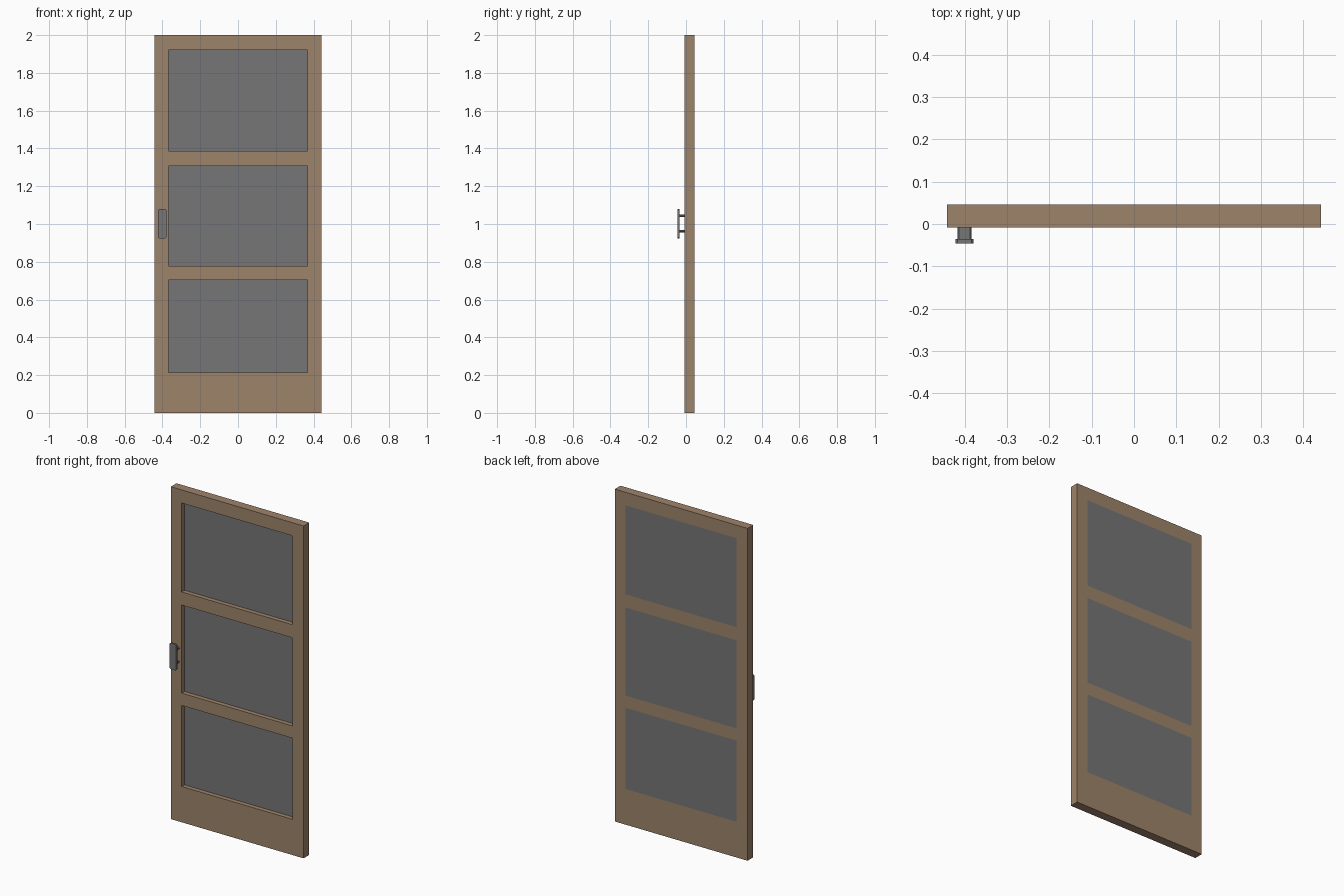
import bpy, bmesh

if "Cube" in bpy.data.objects:
    bpy.data.objects.remove(bpy.data.objects["Cube"])

def material(name, rgb):
    m = bpy.data.materials.new(name)
    m.diffuse_color = (*rgb, 1)
    m.use_nodes = True
    m.node_tree.nodes["Principled BSDF"].inputs["Base Color"].default_value = m.diffuse_color
    return m

wood = material("brown wood", (0.34, 0.23, 0.145))
grey = material("dark grey", (0.18, 0.18, 0.18))

def finish(name, bm, mats):
    bmesh.ops.recalc_face_normals(bm, faces=bm.faces)
    me = bpy.data.meshes.new(name)
    bm.to_mesh(me)
    bm.free()
    for m in mats:
        me.materials.append(m)
    ob = bpy.data.objects.new(name, me)
    bpy.context.collection.objects.link(ob)
    return ob

# Door leaf: a grid of cells; window cells are recessed at the front, flush at the back
FRONT, BACK, GLASS = -0.008, 0.046, 0.019
xs = [-0.442, -0.369, 0.369, 0.442]
zs = [0, 0.215, 0.703, 0.777, 1.307, 1.386, 1.921, 2.0]
windows = {(1, 1), (1, 3), (1, 5)}

bm = bmesh.new()

def quad(corners, mat=0):
    f = bm.faces.new([bm.verts.new(c) for c in corners])
    f.material_index = mat

def cell(i, j, y, mat):
    x0, x1, z0, z1 = xs[i], xs[i + 1], zs[j], zs[j + 1]
    quad([(x0, y, z0), (x1, y, z0), (x1, y, z1), (x0, y, z1)], mat)

def walls(x0, x1, z0, z1, ya, yb):
    ring = [(x0, z0), (x1, z0), (x1, z1), (x0, z1)]
    for (ax, az), (bx, bz) in zip(ring, ring[1:] + ring[:1]):
        quad([(ax, ya, az), (bx, ya, bz), (bx, yb, bz), (ax, yb, az)])

for i in range(3):
    for j in range(7):
        w = (i, j) in windows
        cell(i, j, BACK, int(w))
        cell(i, j, GLASS if w else FRONT, int(w))
        if w:
            walls(xs[i], xs[i + 1], zs[j], zs[j + 1], FRONT, GLASS)
walls(xs[0], xs[-1], zs[0], zs[-1], FRONT, BACK)
bmesh.ops.remove_doubles(bm, verts=bm.verts, dist=1e-5)
finish("door_leaf", bm, [wood, grey])

# Handle parts: chamfered outlines in the front plane, extruded in depth
def plate(name, x, z, w, h, c, y0, y1):
    b = bmesh.new()
    a, d = w / 2, h / 2
    pts = [(-a + c, -d), (a - c, -d), (a, -d + c), (a, d - c),
           (a - c, d), (-a + c, d), (-a, d - c), (-a, -d + c)]
    f = b.faces.new([b.verts.new((x + px, y0, z + pz)) for px, pz in pts])
    ext = bmesh.ops.extrude_face_region(b, geom=[f])["geom"]
    bmesh.ops.translate(b, vec=(0, y1 - y0, 0),
                        verts=[v for v in ext if isinstance(v, bmesh.types.BMVert)])
    return finish(name, b, [grey])

plate("handle_grip", -0.401, 1.002, 0.043, 0.156, 0.005, -0.046, -0.035)
for n, z in (("upper", 1.043), ("lower", 0.961)):
    plate(f"handle_post_{n}", -0.401, z, 0.034, 0.012, 0.004, -0.036, FRONT)
